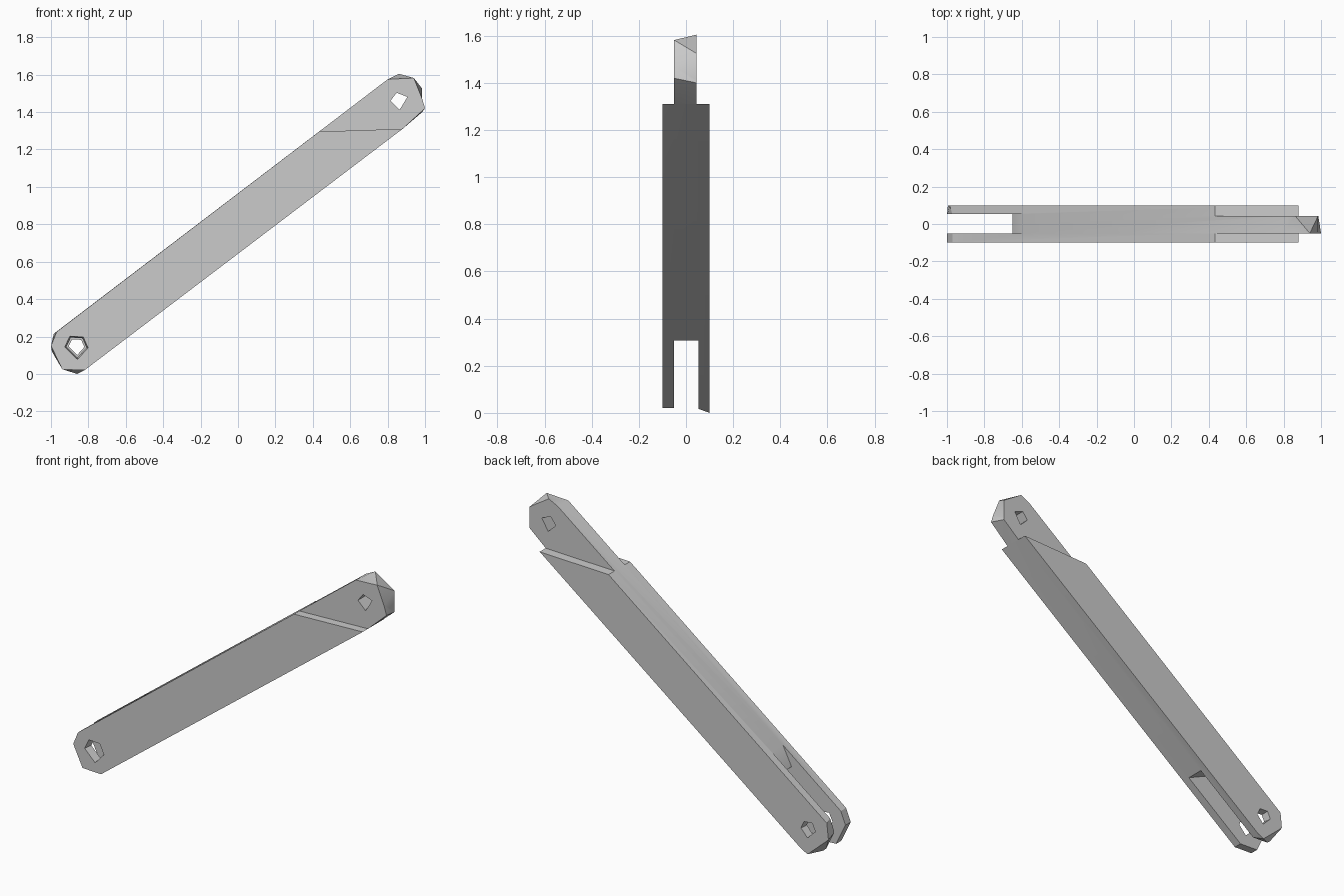
import bpy, bmesh, math

if "Cube" in bpy.data.objects:
    bpy.data.objects.remove(bpy.data.objects["Cube"])


def loft(name, levels):
    """Solid through matching x-z outlines, each given as (y, points)."""
    bm = bmesh.new()
    rings = [[bm.verts.new((x, y, z)) for x, z in pts] for y, pts in levels]
    n = len(rings[0])
    for a, b in zip(rings, rings[1:]):
        for i in range(n):
            j = (i + 1) % n
            bm.faces.new((a[i], a[j], b[j], b[i]))
    bm.faces.new(rings[0])
    bm.faces.new(rings[-1])
    bmesh.ops.recalc_face_normals(bm, faces=bm.faces[:])
    bmesh.ops.triangulate(bm, faces=[f for f in bm.faces if len(f.verts) == 4])
    me = bpy.data.meshes.new(name)
    bm.to_mesh(me)
    bm.free()
    ob = bpy.data.objects.new(name, me)
    bpy.context.collection.objects.link(ob)
    return ob


def cut(ob, levels):
    """Subtract a lofted cutter and bake the result."""
    cutter = loft("cutter", levels)
    cutter.hide_render = True
    mod = ob.modifiers.new("cut", 'BOOLEAN')
    mod.operation, mod.solver, mod.object = 'DIFFERENCE', 'EXACT', cutter
    bpy.context.view_layer.update()
    baked = bpy.data.meshes.new_from_object(ob.evaluated_get(bpy.context.evaluated_depsgraph_get()))
    ob.modifiers.clear()
    ob.data = baked
    bpy.data.objects.remove(cutter)


def scaled(pts, s):
    cx = sum(p[0] for p in pts) / len(pts)
    cz = sum(p[1] for p in pts) / len(pts)
    return [(cx + (x - cx) * s, cz + (z - cz) * s) for x, z in pts]


# Link bar: faceted end outlines that differ a little between front and back
left_front = [(-0.97, 0.225), (-1.0, 0.15), (-0.94, 0.025), (-0.82, 0.02)]
left_back = [(-0.985, 0.215), (-0.995, 0.12), (-0.86, 0.0), (-0.82, 0.02)]
right_front = [(0.88, 1.31), (1.0, 1.42), (0.985, 1.47), (0.94, 1.582), (0.80, 1.575)]
right_back = [(0.88, 1.31), (0.985, 1.40), (0.985, 1.525), (0.86, 1.605), (0.80, 1.575)]
link = loft("link_bar", [
    (-0.10, left_front + right_front),
    (-0.05, left_front + right_front),
    (0.045, left_front + right_back),
    (0.10, left_back + right_back)])

# Fork slot with a pointed end
slot = [(-1.2, -0.2), (-0.818, -0.2), (-0.376, 0.276), (-0.65, 0.40),
        (-0.54, 0.62), (-1.2, 0.62)]
cut(link, [(-0.051, slot), (0.053, slot)])

# Cheeks removed on both sides of the tongue
step = [(0.30, 1.291), (1.15, 1.319), (1.15, 1.8), (0.30, 1.8)]
for y0, y1 in ((-0.2, -0.051), (0.044, 0.2)):
    cut(link, [(y0, step), (y1, step)])

# Pin holes
tongue_hole = [(0.815, 1.46), (0.848, 1.503), (0.906, 1.481), (0.864, 1.412)]
cut(link, [(-0.08, tongue_hole), (0.08, tongue_hole)])
fork_hole = [(-0.928, 0.144), (-0.90, 0.203), (-0.826, 0.198), (-0.80, 0.139), (-0.858, 0.075)]
cut(link, [(-0.11, fork_hole), (-0.02, scaled(fork_hole, 0.75))])
cut(link, [(0.02, scaled(fork_hole, 0.6)), (0.11, scaled(fork_hole, 0.75))])

bpy.context.view_layer.objects.active = link
link.select_set(True)
bpy.ops.object.shade_smooth_by_angle(angle=math.radians(30))
